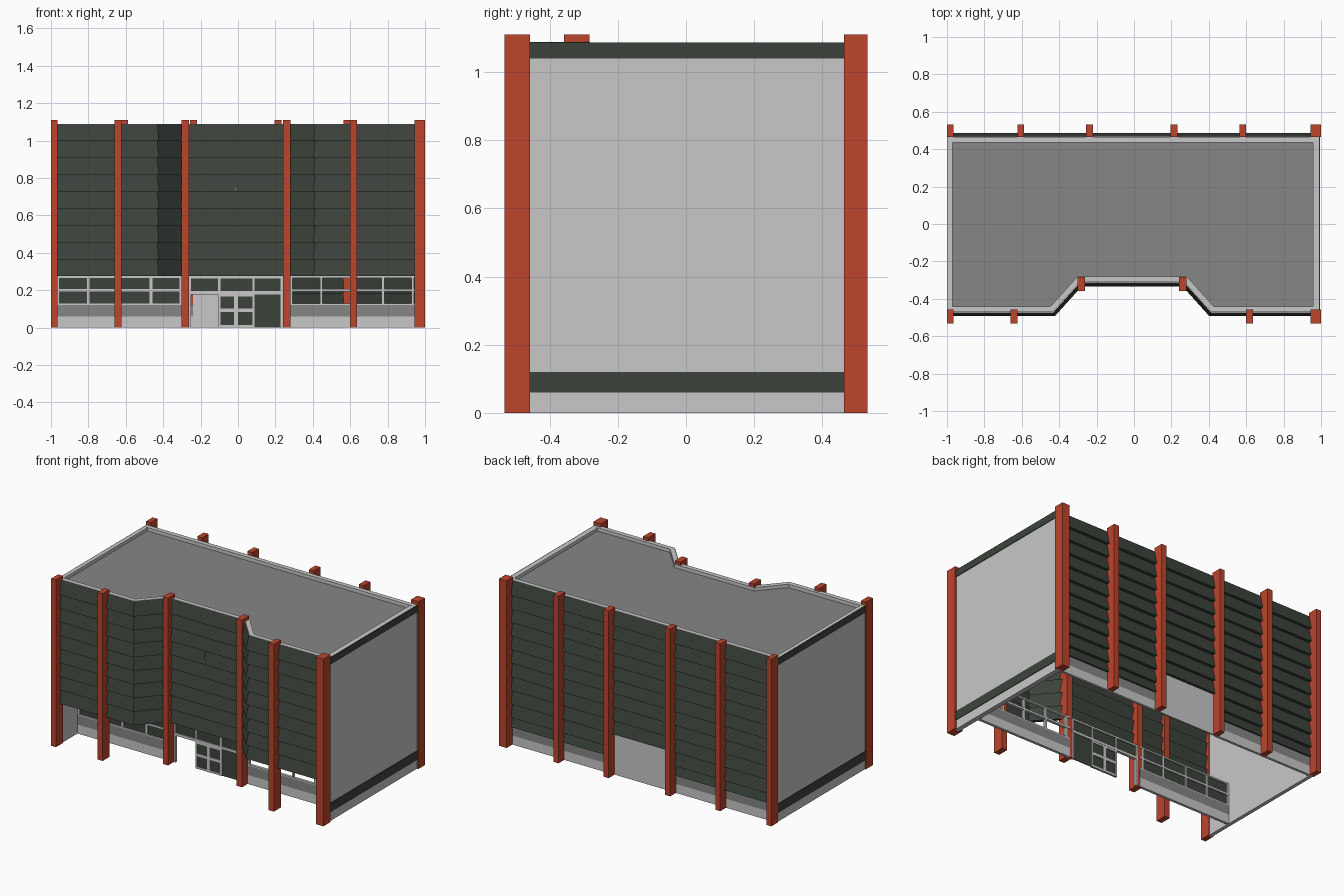
import bpy, bmesh
from mathutils import Vector

if "Cube" in bpy.data.objects:
    bpy.data.objects.remove(bpy.data.objects["Cube"])


def mat(name, r, g, b):
    m = bpy.data.materials.new(name)
    m.diffuse_color = (r, g, b, 1)
    m.use_nodes = True
    m.node_tree.nodes["Principled BSDF"].inputs["Base Color"].default_value = m.diffuse_color
    return m


RED = mat("brick_red", 0.50, 0.058, 0.026)
DARK = mat("dark_cladding", 0.045, 0.056, 0.044)
LIGHT = mat("light_concrete", 0.58, 0.58, 0.58)
GREY = mat("mid_grey", 0.24, 0.24, 0.24)


def finish(name, bm, m):
    me = bpy.data.meshes.new(name)
    bm.to_mesh(me)
    bm.free()
    me.materials.append(m)
    ob = bpy.data.objects.new(name, me)
    bpy.context.collection.objects.link(ob)
    return ob


def boxes(name, items, m):
    """One object made of boxes given as (x0, x1, y0, y1, z0, z1)."""
    bm = bmesh.new()
    for x0, x1, y0, y1, z0, z1 in items:
        vs = bmesh.ops.create_cube(bm, size=1)["verts"]
        for v in vs:
            v.co = Vector(((x0 + x1) / 2 + v.co.x * (x1 - x0),
                           (y0 + y1) / 2 + v.co.y * (y1 - y0),
                           (z0 + z1) / 2 + v.co.z * (z1 - z0)))
    return finish(name, bm, m)


def offset(path, d):
    """Shift an open path outward (to its right) by d with mitred corners."""
    pts = [Vector(p) for p in path]
    out = []
    for i, p in enumerate(pts):
        ns = []
        for a, b in ((i - 1, i), (i, i + 1)):
            if a >= 0 and b < len(pts):
                t = (pts[b] - pts[a]).normalized()
                ns.append(Vector((t.y, -t.x)))
        n = sum(ns, Vector((0, 0))).normalized()
        out.append(p + n * d / n.dot(ns[0]))
    return out


def ribbon(name, path, profile, m):
    """Sweep a profile of (outward offset, z) along a path."""
    bm = bmesh.new()
    rows = [[bm.verts.new((p.x, p.y, z)) for p in offset(path, d)] for d, z in profile]
    for r0, r1 in zip(rows, rows[1:]):
        for i in range(len(path) - 1):
            bm.faces.new((r0[i], r0[i + 1], r1[i + 1], r1[i]))
    return finish(name, bm, m)


TOP, FLOOR1, N = 1.087, 0.275, 9
STEP = (TOP - FLOOR1) / N
tiers = []
for k in range(N):
    tiers += [(0.0, FLOOR1 + k * STEP), (0.02, FLOOR1 + k * STEP), (0.0, FLOOR1 + (k + 1) * STEP)]
low_tiers = [(0.0, 0.12), (0.016, 0.12), (0.0, FLOOR1 - STEP), (0.02, FLOOR1 - STEP), (0.0, FLOOR1)]

FRONT = [(-0.98, -0.473), (-0.432, -0.473), (-0.288, -0.313), (0.268, -0.313), (0.412, -0.473), (0.975, -0.473)]
BACK = [(0.975, 0.467), (-0.98, 0.467)]

# overlapping cladding and light parapets
parapet = [(0.0, TOP - 0.09), (0.0, TOP + 0.001), (-0.03, TOP + 0.001), (-0.03, 1.06)]
for name, path in (("front", FRONT), ("back", BACK)):
    ribbon(name + "_cladding", path, tiers, DARK)
    ribbon(name + "_parapet", offset(path, -0.002), parapet, LIGHT)

# flat roof
bm = bmesh.new()
bm.faces.new([bm.verts.new((p.x, p.y, 1.065)) for p in offset(FRONT, -0.01) + offset(BACK, -0.01)])
finish("roof", bm, GREY)

# side walls with dark bands
boxes("side_walls", [(-0.994, -0.97, -0.47, 0.475, 0, TOP), (0.958, 0.99, -0.47, 0.475, 0, TOP)], LIGHT)
boxes("side_bands", [(x, x + 0.005, -0.465, 0.47, z0, z1)
                     for x in (-0.998, 0.989) for z0, z1 in ((0.06, 0.12), (1.04, TOP))], DARK)

# back ground floor: plinth in the outer bays, plain panel in the middle
for side, a, b in (("right", 0.975, 0.22), ("left", -0.24, -0.98)):
    ribbon("back_low_cladding_" + side, [(a, 0.467), (b, 0.467)], low_tiers, DARK)
    boxes("back_sill_" + side, [(b, a, 0.455, 0.472, 0.06, 0.12)], GREY)
    boxes("back_plinth_" + side, [(b, a, 0.455, 0.472, 0, 0.06)], LIGHT)
boxes("back_panel", [(-0.24, 0.22, 0.46, 0.47, 0, FLOOR1)], LIGHT)

# red pillars
XF = [(-1, -0.965), (-0.66, -0.622), (0.598, 0.636), (0.945, 1)]
XB = [(-1, -0.965), (-0.624, -0.588), (-0.256, -0.22), (0.196, 0.232), (0.564, 0.6), (0.945, 1)]
boxes("front_pillars", [(a, b, -0.532, -0.458, 0, 1.11) for a, b in XF], RED)
boxes("recess_pillars", [(a, b, -0.358, -0.283, 0, 1.11) for a, b in ((-0.302, -0.263), (0.24, 0.28))], RED)
boxes("back_pillars", [(a, b, 0.464, 0.532, 0, 1.11) for a, b in XB], RED)

# front ground-floor wall, set back under the overhang
Y0, Y1 = -0.298, -0.28
bays = [(-0.97, -0.28), (0.26, 0.958)]
boxes("front_plinth", [(a, b, Y0, Y1, 0, 0.06) for a, b in bays], LIGHT)
boxes("front_sill", [(a, b, Y0, Y1, 0.06, 0.122) for a, b in bays], GREY)
frames = [(a, b, Y0, Y1, z, z + t) for a, b in bays for z, t in ((0.122, 0.008), (0.192, 0.014), (0.265, 0.01))]
frames += [(x - 0.007, x + 0.007, Y0 + 0.001, Y1 - 0.001, 0.125, 0.27)
           for x in (-0.963, -0.8, -0.64, -0.465, -0.305, 0.285, 0.445, 0.61, 0.775, 0.935)]
boxes("window_frames", frames, LIGHT)
boxes("window_glass", [(-0.97, -0.28, -0.291, -0.287, 0.122, 0.27)], DARK)

# entrance: open doorway on the left, double door, fixed pane on the right
ent = [(-0.265, 0.242, Y0, Y1, z, z + t) for z, t in ((0.178, 0.018), (0.263, 0.012))]
ent += [(x - 0.006, x + 0.006, Y0 + 0.001, Y1 - 0.001, 0, 0.27) for x in (-0.257, -0.1, 0.083, 0.234)]
ent += [(-0.021, 0.001, Y0 + 0.001, Y1 - 0.001, 0, 0.185)]
ent += [(-0.1, 0.083, Y0 + 0.002, Y1 - 0.002, z, z + t) for z, t in ((0, 0.013), (0.083, 0.018), (0.166, 0.014))]
boxes("entrance_frames", ent, LIGHT)
boxes("entrance_glass", [(-0.26, 0.24, -0.291, -0.287, 0.186, 0.27),
                         (-0.1, 0.235, -0.291, -0.287, 0, 0.186)], DARK)

# thin light strip on the cladding
boxes("cladding_strip", [(-0.014, -0.01, -0.336, -0.33, 0.733, 0.81)], LIGHT)
